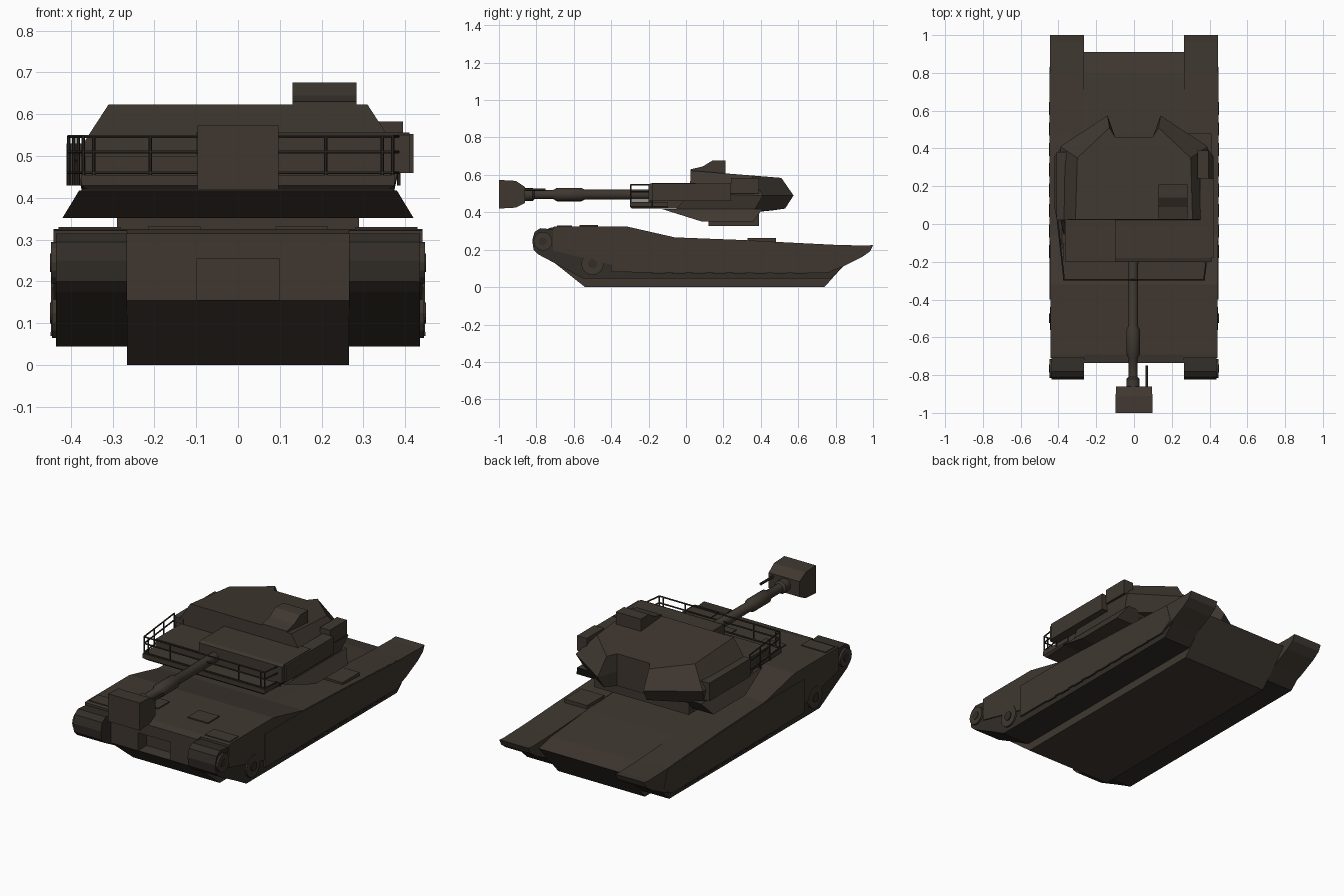
import bpy, bmesh, math
from mathutils import Vector

if "Cube" in bpy.data.objects:
    bpy.data.objects.remove(bpy.data.objects["Cube"], do_unlink=True)


def material(name, color):
    m = bpy.data.materials.new(name)
    m.use_nodes = True
    m.diffuse_color = color
    m.node_tree.nodes["Principled BSDF"].inputs["Base Color"].default_value = color
    return m


PAINT = material("dark brown paint", (0.050, 0.039, 0.030, 1))
STEEL = material("blackened steel", (0.032, 0.026, 0.020, 1))


def finish(name, bm, mat, smooth=False):
    bmesh.ops.recalc_face_normals(bm, faces=bm.faces)
    me = bpy.data.meshes.new(name)
    bm.to_mesh(me)
    bm.free()
    me.materials.append(mat)
    ob = bpy.data.objects.new(name, me)
    bpy.context.collection.objects.link(ob)
    if smooth:
        bpy.ops.object.select_all(action='DESELECT')
        ob.select_set(True)
        bpy.context.view_layer.objects.active = ob
        bpy.ops.object.shade_smooth_by_angle(angle=math.radians(35))
    return ob


def loft(name, rings, mat=PAINT, smooth=False):
    """Join rings of equal point count and cap both ends."""
    bm = bmesh.new()
    vs = [[bm.verts.new(p) for p in r] for r in rings]
    n = len(rings[0])
    for a, b in zip(vs, vs[1:]):
        for i in range(n):
            j = (i + 1) % n
            bm.faces.new((a[i], a[j], b[j], b[i]))
    bm.faces.new(vs[0])
    bm.faces.new(vs[-1])
    return finish(name, bm, mat, smooth)


def prism(name, profile, x0, x1, mat=PAINT):
    """Side profile of (y, z) points extruded across x."""
    return loft(name, [[(x, y, z) for y, z in profile] for x in (x0, x1)], mat)


def box(name, x0, x1, y0, y1, z0, z1, mat=PAINT):
    return prism(name, [(y0, z0), (y1, z0), (y1, z1), (y0, z1)], x0, x1, mat)


def mirrored_ring(half):
    return half + [(-x, y, z) for x, y, z in reversed(half)]


def lathe(name, stations, x, z, mat=PAINT, sides=16):
    """Round part along y from (y, radius) stations."""
    rings = [[(x + r * math.cos(math.tau * i / sides), y,
               z + r * math.sin(math.tau * i / sides)) for i in range(sides)]
             for y, r in stations]
    return loft(name, rings, mat, True)


def disc(name, x0, x1, y, z, r, mat=STEEL, sides=16):
    """Wheel with its axle along x."""
    pts = [(y + r * math.cos(math.tau * i / sides),
            z + r * math.sin(math.tau * i / sides)) for i in range(sides)]
    return prism(name, pts, x0, x1, mat)


def rod(name, a, b, r=0.004):
    a, b = Vector(a), Vector(b)
    q = (b - a).to_track_quat('Z', 'Y')
    rings = [[p + q @ Vector((r * math.cos(k * math.tau / 6), r * math.sin(k * math.tau / 6), 0))
              for k in range(6)] for p in (a, b)]
    return loft(name, rings, STEEL)


# Central hull with a recess in the front plate
hull = prism("hull", [(-0.54, 0), (-0.735, 0.155), (-0.735, 0.315), (-0.69, 0.325),
                      (-0.32, 0.325), (-0.06, 0.266), (0.48, 0.242), (0.80, 0.215),
                      (0.91, 0.19), (0.74, 0)], -0.266, 0.266)
cutter = box("recess_cutter", -0.098, 0.098, -0.9, -0.66, 0.156, 0.255)
cutter.hide_render = True
cutter.display_type = 'WIRE'
cut = hull.modifiers.new("front recess", 'BOOLEAN')
cut.object = cutter
cut.solver = 'EXACT'
bpy.context.view_layer.objects.active = hull
bpy.ops.object.modifier_apply(modifier=cut.name)
bpy.data.objects.remove(cutter, do_unlink=True)

# Deck hatches
for s in (-1, 1):
    a, b = sorted((s * 0.09, s * 0.215))
    box("deck_hatch", a, b, -0.57, -0.47, 0.32, 0.331)

# Tracks, sponsons, skirts and wheels on both sides
track = [(-0.55, 0.045), (-0.63, 0.09), (-0.79, 0.175), (-0.815, 0.2), (-0.822, 0.25),
         (-0.81, 0.295), (-0.78, 0.315), (-0.60, 0.30), (0.70, 0.20), (0.86, 0.17),
         (0.84, 0.11), (0.77, 0.045)]
sponson = [(-0.71, 0.195), (-0.71, 0.322), (-0.69, 0.325), (-0.32, 0.325), (-0.06, 0.266),
           (0.30, 0.252), (0.48, 0.242), (0.80, 0.226), (0.80, 0.12), (-0.40, 0.12)]
skirt = [(-0.40, 0.08), (-0.40, 0.264), (-0.06, 0.264), (0.48, 0.24), (0.80, 0.224),
         (0.83, 0.12), (0.76, 0.075)]
fender = [(0.66, 0.20), (0.66, 0.232), (0.80, 0.226), (0.96, 0.222), (1.0, 0.225),
          (0.985, 0.192), (0.94, 0.16), (0.84, 0.11), (0.76, 0.08)]
for s, side in ((1, "left"), (-1, "right")):
    prism(side + "_track", track, s * 0.266, s * 0.436, STEEL)
    prism(side + "_sponson", sponson, s * 0.266, s * 0.442)
    prism(side + "_skirt", skirt, s * 0.434, s * 0.447)
    prism(side + "_rear_fender", fender, s * 0.266, s * 0.445)
    box(side + "_front_fender", *sorted((s * 0.28, s * 0.43)), -0.69, -0.61, 0.322, 0.33)
    disc(side + "_sprocket", s * 0.42, s * 0.447, -0.765, 0.245, 0.05, PAINT)
    disc(side + "_sprocket_hub", s * 0.44, s * 0.45, -0.765, 0.245, 0.022)
    disc(side + "_road_wheel", s * 0.42, s * 0.445, -0.50, 0.125, 0.06, PAINT)
    disc(side + "_road_wheel_hub", s * 0.44, s * 0.45, -0.50, 0.125, 0.025)
    for i in range(8):
        y = -0.18 + i * 0.108
        box(side + "_skirt_slot", *sorted((s * 0.44, s * 0.449)), y, y + 0.07, 0.07, 0.079, STEEL)
box("deck_locker", 0.27, 0.41, 0.33, 0.48, 0.235, 0.262)

# Turret ring and flared underside
box("turret_ring", -0.29, 0.29, 0.12, 0.39, 0.326, 0.40)
loft("turret_underside", [
    mirrored_ring([(0.42, 0.08, 0.352), (0.42, 0.36, 0.352)]),
    mirrored_ring([(0.38, -0.13, 0.418), (0.38, 0.41, 0.418)])])

# Main turret body with two cheeks and a slot between them
loft("turret_body", [
    mirrored_ring([(0.37, -0.06, 0.41), (0.37, 0.36, 0.40), (0.13, 0.53, 0.42), (0.10, 0.46, 0.41)]),
    mirrored_ring([(0.39, 0.02, 0.50), (0.39, 0.41, 0.49), (0.14, 0.575, 0.49), (0.10, 0.46, 0.49)]),
    mirrored_ring([(0.31, 0.025, 0.623), (0.30, 0.35, 0.597), (0.13, 0.51, 0.584), (0.10, 0.46, 0.588)])])

# Lower turret deck, stowage and roof hatch
box("turret_front_body", -0.365, 0.365, -0.20, 0.05, 0.42, 0.50)
prism("turret_front_box", [(-0.20, 0.46), (-0.20, 0.55), (-0.18, 0.557), (0.05, 0.557), (0.05, 0.46)],
      -0.10, 0.41)
box("left_stowage_box", 0.35, 0.42, -0.18, 0.24, 0.46, 0.553)
box("right_stowage_box", -0.41, -0.35, 0.02, 0.38, 0.43, 0.53)
box("side_sight", 0.335, 0.395, 0.24, 0.39, 0.50, 0.583)
prism("roof_hatch", [(0.025, 0.60), (0.025, 0.63), (0.09, 0.645), (0.14, 0.676),
                     (0.21, 0.676), (0.21, 0.59)], 0.13, 0.283)

# Basket floor and railings around the front of the turret
loft("basket_floor", [
    mirrored_ring([(0.36, -0.29, 0.42), (0.37, -0.10, 0.42)]),
    mirrored_ring([(0.375, -0.30, 0.43), (0.375, -0.10, 0.43)]),
    mirrored_ring([(0.375, -0.30, 0.455), (0.375, -0.10, 0.455)])])
path = [(-0.405, 0.02), (-0.37, -0.295), (0.37, -0.295), (0.385, -0.18)]
for z in (0.46, 0.51, 0.547):
    for a, b in zip(path, path[1:]):
        rod("basket_rail", (*a, z), (*b, z))
for x, y in [(-0.37, -0.295), (-0.345, -0.295), (-0.21, -0.295), (0.21, -0.295), (0.345, -0.295),
             (0.37, -0.295), (-0.382, -0.19), (-0.393, -0.09), (-0.405, 0.02), (0.385, -0.18)]:
    rod("basket_post", (x, y, 0.43), (x, y, 0.547))

# Gun barrel with its sleeve, muzzle block and side rod
lathe("gun_barrel", [(-0.10, 0.028), (-0.54, 0.026), (-0.56, 0.036), (-0.69, 0.036),
                     (-0.71, 0.024), (-0.81, 0.024), (-0.82, 0.035), (-0.89, 0.035)], -0.005, 0.495)
loft("muzzle_block", [[(x, y, z) for x, z in ((-w, lo), (w, lo), (w, hi), (-w, hi))]
                      for y, w, lo, hi in ((-1.0, 0.097, 0.42, 0.573), (-0.91, 0.097, 0.425, 0.568),
                                           (-0.86, 0.095, 0.45, 0.535))])
rod("muzzle_rod", (0.068, -0.88, 0.52), (0.068, -0.75, 0.52), 0.007)
